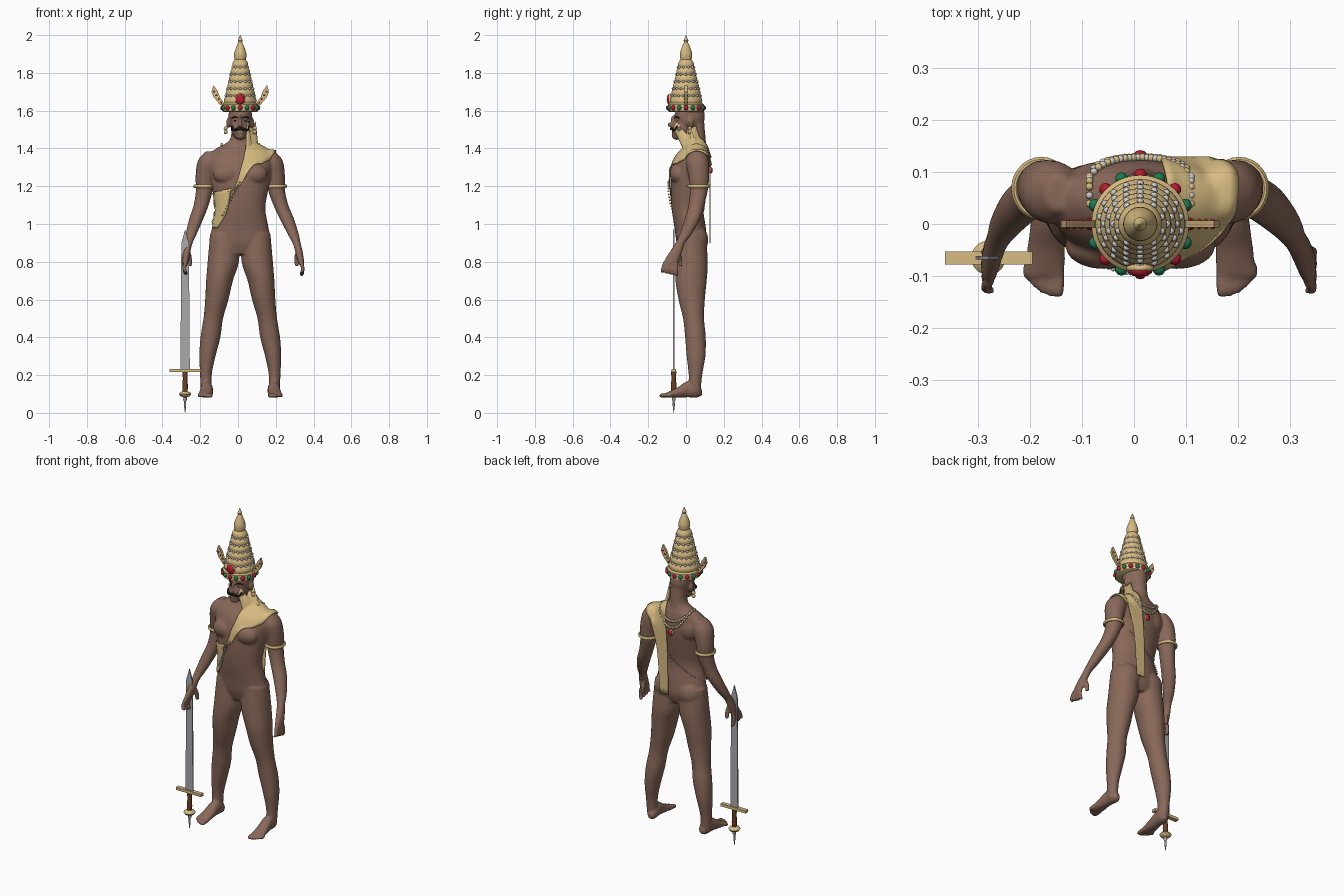
import bpy, bmesh, math
from mathutils import Vector, Matrix
from mathutils.bvhtree import BVHTree

if "Cube" in bpy.data.objects:
    bpy.data.objects.remove(bpy.data.objects["Cube"])
CX = 0.012  # middle line of the figure


def material(name, *rgb):
    m = bpy.data.materials.new(name)
    m.use_nodes = True
    m.diffuse_color = (*rgb, 1)
    m.node_tree.nodes["Principled BSDF"].inputs["Base Color"].default_value = (*rgb, 1)
    return m


skin = material("brown skin", .25, .14, .1)
gold = material("pale gold", .68, .5, .22)
steel = material("steel", .4, .4, .42)
pearl = material("pearl", .6, .6, .62)
red = material("ruby red", .5, .01, .03)
green = material("emerald green", .01, .2, .08)
wood = material("grip brown", .16, .05, .015)
dark = material("dark hair", .015, .01, .01)


def finish(name, bm, mat, angle=40):
    bmesh.ops.recalc_face_normals(bm, faces=bm.faces)
    me = bpy.data.meshes.new(name)
    bm.to_mesh(me)
    bm.free()
    ob = bpy.data.objects.new(name, me)
    bpy.context.collection.objects.link(ob)
    me.materials.append(mat)
    bpy.ops.object.select_all(action='DESELECT')
    ob.select_set(True)
    bpy.context.view_layer.objects.active = ob
    bpy.ops.object.shade_smooth_by_angle(angle=math.radians(angle))
    return ob


def smooth_path(rows, steps=4):
    """Catmull-Rom refinement of rows of numbers."""
    out = []
    for i in range(len(rows) - 1):
        p, q, r, s = (rows[max(0, min(len(rows) - 1, i + k))] for k in (-1, 0, 1, 2))
        for j in range(steps):
            t = j / steps
            out.append([b + t * (c - a) / 2 + t * t * (a - 2.5 * b + 2 * c - d / 2)
                        + t ** 3 * (1.5 * (b - c) + (d - a) / 2)
                        for a, b, c, d in zip(p, q, r, s)])
    return out + [list(rows[-1])]


def tube(bm, rings, axis='z', n=20, smooth=True):
    """Closed loft through elliptical rings (x, y, z, radius, radius)."""
    loops = []
    for x, y, z, a, b in (smooth_path(rings) if smooth else rings):
        loop = []
        for k in range(n):
            u, v = a * math.cos(math.tau * k / n), b * math.sin(math.tau * k / n)
            loop.append(bm.verts.new((x + u, y + v, z) if axis == 'z' else (x + u, y, z + v)))
        loops.append(loop)
    for l, m in zip(loops, loops[1:]):
        for k in range(n):
            bm.faces.new((l[k], l[(k + 1) % n], m[(k + 1) % n], m[k]))
    bm.faces.new(loops[0])
    bm.faces.new(loops[-1])


def ball(bm, centre, size, detail=3):
    mat = Matrix.Translation(centre) @ Matrix.Diagonal((*size, 1))
    bmesh.ops.create_icosphere(bm, subdivisions=detail, radius=1, matrix=mat)


def beads(name, points, r, mat, size=(1, 1, 1)):
    bm = bmesh.new()
    for p in points:
        ball(bm, p, [r * s for s in size], 2)
    return finish(name, bm, mat, 80)


def plate(name, outline, y, depth, mat):
    """Flat shape drawn in x and z, given thickness in y."""
    bm = bmesh.new()
    face = bm.faces.new([bm.verts.new((x, y - depth / 2, z)) for x, z in outline])
    ext = bmesh.ops.extrude_face_region(bm, geom=[face])
    bmesh.ops.translate(bm, vec=(0, depth, 0),
                        verts=[v for v in ext["geom"] if isinstance(v, bmesh.types.BMVert)])
    return finish(name, bm, mat, 20)


# Body: overlapping lofts fused by a voxel remesh
bm = bmesh.new()
torso = [(.84, .03, .1, .06), (.9, .03, .158, .08), (.98, .022, .15, .083), (1.08, .008, .133, .084),
         (1.18, .012, .148, .094), (1.28, .022, .165, .1), (1.35, .035, .168, .088),
         (1.395, .05, .135, .066), (1.425, .055, .08, .052), (1.46, .055, .05, .048), (1.55, .05, .047, .046)]
tube(bm, [(CX, y, z, a, b) for z, y, a, b in torso], n=28)
ball(bm, (CX, .02, 1.57), (.063, .08, .09))      # skull
ball(bm, (CX, -.022, 1.505), (.05, .052, .06))   # jaw
ball(bm, (CX, -.05, 1.463), (.025, .025, .018))  # chin
ball(bm, (CX, -.078, 1.525), (.012, .022, .014)) # nose
ball(bm, (CX, -.066, 1.55), (.008, .016, .028))
ball(bm, (CX, -.066, 1.484), (.02, .012, .01))   # mouth
leg = [(.95, .08, .03, .08, .075), (.8, .09, .03, .083, .086), (.7, .11, .027, .071, .083),
       (.6, .124, .03, .062, .07), (.5, .143, .04, .052, .056), (.4, .158, .05, .053, .055),
       (.3, .174, .053, .043, .05), (.2, .182, .05, .031, .036), (.11, .18, .045, .03, .033)]
foot = [(.085, .108, .012, .015), (.06, .115, .03, .034), (.01, .125, .032, .043),
        (-.05, .106, .037, .026), (-.1, .095, .04, .014)]
arm = [(.145, .06, 1.385, .025, .035), (.155, .06, 1.335, .058, .06), (.175, .068, 1.25, .05, .055),
       (.178, .068, 1.18, .045, .048), (.195, .055, 1.1, .04, .042), (.22, .035, 1.03, .038, .041),
       (.247, 0, .95, .03, .033), (.262, -.03, .9, .022, .026), (.27, -.05, .86, .02, .032),
       (.277, -.075, .81, .017, .038), (.28, -.082, .785, .014, .035)]


def arm_point(s, x, y, z):
    return (-x if s < 0 else 2 * CX + x + max(0, 1.2 - z) * .08, y, z)


for s in (-1, 1):
    tube(bm, [(CX + s * x, y, z, a, b) for z, x, y, a, b in leg])
    tube(bm, [(CX + s * (.175 + (.05 - y) * .06), y, z, a, b) for y, z, a, b in foot], 'y')
    for i in range(5):
        x, tip = CX + s * (.157 + i * .0155), -.142 + i * i * .0022
        r = .012 - i * .0007
        tube(bm, [(x, -.08, .094, r, r), (x, tip + .015, .092, r, r), (x, tip, .09, r / 2, r / 2)], 'y', 10)
    tube(bm, [(*arm_point(s, *p[:3]), *p[3:]) for p in arm])
    for i in range(4):
        pts = [(.279, -.052 - .02 * i, .8), (.284, -.052 - .024 * i, .76), (.274, -.05 - .026 * i, .725 + .006 * i)]
        tube(bm, [(*arm_point(s, *p), .011, .01) for p in pts], n=10)
    thumb = [(.265, -.045, .86), (.255, -.032, .82), (.255, -.028, .775)]
    tube(bm, [(*arm_point(s, *p), .012, .011) for p in thumb], n=10)
    ball(bm, (CX + s * .07, -.042, 1.265), (.075, .045, .055))  # chest
    ball(bm, (CX + s * .075, .06, .915), (.075, .058, .075))    # seat
    ball(bm, (CX + s * .075, .075, 1.31), (.07, .045, .07))     # shoulder blade
    ball(bm, (CX + s * .063, .022, 1.535), (.012, .018, .028))  # ear
body = finish("body", bm, skin, 180)
rm = body.modifiers.new("fuse", 'REMESH')
rm.mode, rm.voxel_size, rm.use_smooth_shade = 'VOXEL', .006, True
sm = body.modifiers.new("soften", 'SMOOTH')
sm.factor, sm.iterations = .5, 6
bpy.context.view_layer.update()
tree = BVHTree.FromObject(body, bpy.context.evaluated_depsgraph_get())
FRONT, BACK, DOWN = Vector((0, 1, 0)), Vector((0, -1, 0)), Vector((0, 0, -1))


def on_body(p, direction, lift=.004):
    """Drop a point onto the skin along a direction."""
    p, d = Vector(p), Vector(direction).normalized()
    hit, normal = tree.ray_cast(p - d * .15, d, .3)[:2]
    if hit is None:
        hit, normal = tree.find_nearest(p)[:2]
    return hit + normal * lift


# Draped sash: front, over the left shoulder, then hanging behind
rows = [((-.125, -.04, .98), (-.105, -.06, .98), FRONT), ((-.138, -.03, 1.08), (-.055, -.08, 1.07), FRONT),
        ((-.128, -.06, 1.165), (-.035, -.08, 1.18), FRONT), ((-.03, -.08, 1.18), (.01, -.08, 1.205), FRONT),
        ((.02, -.08, 1.31), (.075, -.08, 1.3), FRONT), ((.035, -.04, 1.38), (.13, -.05, 1.33), FRONT + DOWN),
        ((.045, 0, 1.42), (.18, 0, 1.37), FRONT + DOWN * 2), ((.06, .05, 1.43), (.195, .05, 1.385), DOWN),
        ((.055, .1, 1.4), (.19, .1, 1.36), BACK + DOWN), ((.045, .12, 1.3), (.14, .12, 1.3), BACK),
        ((.035, .1, 1.15), (.1, .1, 1.15), BACK), ((.03, .1, .9), (.085, .1, .9), BACK)]
flat = smooth_path([(*a, *b, *d) for a, b, d in rows], 5)
bm = bmesh.new()
grid = []
for row in flat:
    a, b, d = Vector(row[:3]), Vector(row[3:6]), Vector(row[6:])
    line = []
    for k in range(11):
        p = on_body(a.lerp(b, k / 10), d, .007)
        if d.y < -.9 and p.z < 1.32:
            p.y = max(p.y, .127)
        line.append(bm.verts.new(p))
    grid.append(line)
for l, m in zip(grid, grid[1:]):
    for k in range(10):
        bm.faces.new((l[k], l[k + 1], m[k + 1], m[k]))
sash = finish("sash", bm, gold, 180)
so = sash.modifiers.new("cloth thickness", 'SOLIDIFY')
so.thickness, so.offset = .006, 0

# Bead chains on the chest and back, and the back necklace
ts = [i / 23 for i in range(24)]
beads("chest_chain", [on_body((.01 - .09 * t, -.08, 1.22 - .18 * t), FRONT, .013) for t in ts[::2]], .005, pearl)
beads("back_chain", [on_body((.1 - .22 * t, .1, 1.18 - .2 * t + .03 * t * t), BACK) for t in ts], .0045, pearl)
for j, (low, rise) in enumerate(((1.315, .09), (1.355, .055))):
    pts = [on_body((CX + (2 * t - 1) * .095, .11, low + rise * (2 * t - 1) ** 2), BACK, .006) for t in ts]
    for s in (-1, 1):
        pts += [on_body((CX + s * .095, .04 + .015 * k, 1.41), DOWN, .006) for k in range(4)]
    beads("necklace_gold_%d" % j, pts[::2], .0075, gold)
    beads("necklace_pearl_%d" % j, pts[1::2], .007, pearl)
drop = on_body((CX, .11, 1.285), BACK, .006)
beads("pendant_setting", [drop], .016, gold, (1, .5, 1.25))
beads("pendant_gem", [drop + Vector((0, .005, 0))], .013, red, (1, .7, 1.25))


# Face
def stroke(name, pts, r, mat):
    bm = bmesh.new()
    path = [on_body((x, -.07, z), FRONT, .002) for x, z in smooth_path(pts, 5)]
    for i, p in enumerate(path):
        w = r * (.45 + .55 * math.sin(math.pi * i / (len(path) - 1)))
        ball(bm, p, (w * 1.3, w, w), 2)
    finish(name, bm, mat, 80)


stroke("moustache", [(CX - .042, 1.517), (CX - .032, 1.498), (CX, 1.506), (CX + .032, 1.498), (CX + .042, 1.517)], .008, dark)
for s, side in ((-1, "right"), (1, "left")):
    stroke(side + "_eyebrow", [(CX + s * .012, 1.562), (CX + s * .03, 1.567), (CX + s * .045, 1.56)], .004, dark)
    eye = on_body((CX + s * .026, -.06, 1.547), FRONT, 0)
    beads(side + "_eye", [eye], .009, pearl, (1, .35, .5))
    beads(side + "_pupil", [eye + Vector((0, -.002, 0))], .0045, dark, (1, .5, 1))
    # Earrings
    beads(side + "_earring", [(CX + s * .077, .02, 1.507), (CX + s * .077, .02, 1.487)], .011, gold)
    # Armlets
    bm = bmesh.new()
    x, y, z = arm_point(s, .178, .068, 1.2)
    ring = [(x, y, z + .009 * math.sin(a), .051 + .007 * math.cos(a), .054 + .007 * math.cos(a))
            for a in (math.tau * k / 10 for k in range(11))]
    tube(bm, ring, n=28, smooth=False)
    bmesh.ops.delete(bm, geom=[f for f in bm.faces if len(f.verts) > 4], context='FACES_ONLY')
    bmesh.ops.remove_doubles(bm, verts=bm.verts, dist=1e-5)
    finish(side + "_armlet", bm, gold)
    # Leaf-shaped crown wings with studs
    leaf = [(.078, 1.62), (.108, 1.632), (.14, 1.67), (.152, 1.7), (.142, 1.735), (.12, 1.705), (.108, 1.672), (.092, 1.65)]
    plate(side + "_crown_wing", [(CX + s * x, z) for x, z in leaf], 0, .014, gold)
    beads(side + "_wing_studs", [(CX + s * (.1 + .013 * k), 0, 1.643 + .019 * k) for k in range(4)],
          .0065, red, (1, 1.6, 1))

# Crown: stacked rounded tiers ending in a finial
TIERS, Z0, H = 6, 1.64, .038
profile = [(.086, 1.592), (.094, 1.597), (.094, 1.632), (.086, Z0)]
tier_r = [.086 - .0088 * i for i in range(TIERS)]
for i, r in enumerate(tier_r):
    for k in range(6):
        t = k / 6
        profile.append((r - .0088 * t + .006 * math.sin(math.pi * t) - .002, Z0 + H * (i + t)))
profile += [(.029, 1.87), (.033, 1.888), (.032, 1.905), (.024, 1.93), (.015, 1.952), (.01, 1.963),
            (.013, 1.972), (.008, 1.982), (.001, 2)]
bm = bmesh.new()
tube(bm, [(CX, 0, z, r, r) for r, z in profile], n=40, smooth=False)
finish("crown", bm, gold)


def circle(r, z, n, start=0, step=1):
    return [(CX + r * math.sin(math.tau * k / n), -r * math.cos(math.tau * k / n), z) for k in range(start, n, step)]


for i, r in enumerate(tier_r[1:], 1):
    beads("crown_pearls_%d" % i, circle(r + .001, Z0 + H * i, 20 - 2 * i), .0068, pearl)
beads("crown_rubies", circle(.094, 1.615, 16, 0, 2), .0125, red, (1, 1, 1.1))
beads("crown_emeralds", circle(.094, 1.615, 16, 1, 2), .0125, green, (1, 1, 1.1))
beads("front_gem_setting", [(CX, -.085, 1.66)], .028, gold, (1, .35, 1.15))
beads("front_gem", [(CX, -.09, 1.66)], .024, red, (1, .5, 1.2))

# Sword held point up
SX, SY = -.28, -.065
plate("sword_blade", [(SX - .025, .23), (SX + .025, .23), (SX + .02, .9), (SX, .97), (SX - .02, .9)], SY, .007, steel)
plate("sword_guard", [(SX - .083, .217), (SX + .085, .217), (SX + .085, .233), (SX - .083, .233)], SY, .025, gold)
for name, mat, prof in (
        ("sword_grip", wood, [(.012, .1), (.015, .14), (.012, .18), (.014, .22)]),
        ("sword_pommel", gold, [(.008, .082), (.026, .089), (.033, .1), (.026, .109), (.01, .115)]),
        ("pommel_spike", steel, [(.001, 0), (.006, .04), (.005, .06), (.01, .068), (.009, .088)])):
    bm = bmesh.new()
    tube(bm, [(SX, SY, z, r, r) for r, z in prof], smooth=False)
    finish(name, bm, mat)
